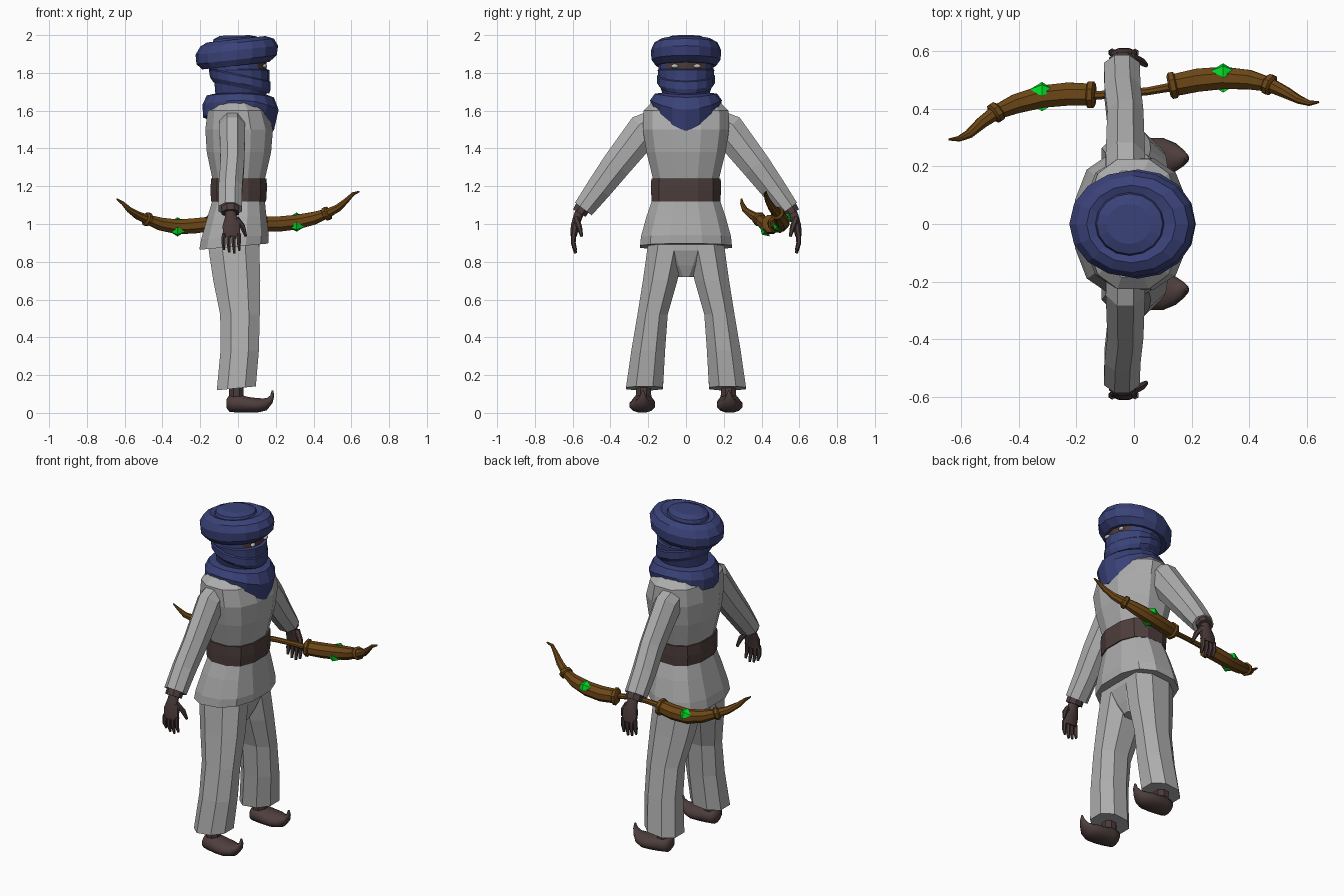
import bpy, bmesh, math
from mathutils import Vector


def material(name, rgb):
    m = bpy.data.materials.new(name)
    m.diffuse_color = (*rgb, 1)
    return m


CLOTH = material("grey cloth", (0.42, 0.42, 0.42))
BLUE = material("blue wrap", (0.042, 0.055, 0.19))
LEATHER = material("dark leather", (0.075, 0.048, 0.046))
SKIN = material("dark skin", (0.07, 0.043, 0.042))
WOOD = material("bow wood", (0.15, 0.062, 0.008))
GEM = material("green gem", (0.0, 0.7, 0.02))
EYE = material("eye white", (0.5, 0.5, 0.48))


def finish(name, bm, mat, smooth=0):
    bmesh.ops.recalc_face_normals(bm, faces=bm.faces)
    me = bpy.data.meshes.new(name)
    bm.to_mesh(me)
    bm.free()
    ob = bpy.data.objects.new(name, me)
    bpy.context.collection.objects.link(ob)
    me.materials.append(mat)
    if smooth:
        bpy.ops.object.select_all(action='DESELECT')
        bpy.context.view_layer.objects.active = ob
        ob.select_set(True)
        bpy.ops.object.shade_smooth_by_angle(angle=math.radians(smooth))
    return ob


def skin_rings(name, rings, mat, smooth=0):
    """Join rings of points into a closed tube."""
    bm = bmesh.new()
    rows = [[bm.verts.new(p) for p in r] for r in rings]
    n = len(rows[0])
    for a, b in zip(rows, rows[1:]):
        for i in range(n):
            j = (i + 1) % n
            bm.faces.new((a[i], a[j], b[j], b[i]))
    bm.faces.new(rows[0])
    bm.faces.new(rows[-1])
    return finish(name, bm, mat, smooth)


def stack(name, levels, n, mat, smooth=0, power=1.0, s=1):
    """Level rings: x min, x max, y centre, half width, z, slope along x, front droop."""
    rings = []
    for x0, x1, cy, ry, z, *extra in levels:
        slope, droop = (extra + [0, 0])[:2]
        cx, rx, ring = (x0 + x1) / 2, (x1 - x0) / 2, []
        for i in range(n):
            a = 2 * math.pi * (i + 0.5 * (droop == 0 and n < 16)) / n
            c, d = math.cos(a), math.sin(a)
            px = math.copysign(abs(c) ** power, c) * rx
            py = math.copysign(abs(d) ** power, d) * ry
            dz = slope * px - droop * (max(0, c) ** 2 + 0.45 * min(0, c) ** 2)
            ring.append((cx + px, s * (cy + py), z + dz))
        rings.append(ring)
    return skin_rings(name, rings, mat, smooth)


def tube(name, path, n, mat, smooth=0, side=(1, 0, 0), s=1):
    """Rings square to a path of x, y, z, radius along side, other radius."""
    pts = [Vector(p[:3]) for p in path]
    rings = []
    for k, p in enumerate(path):
        t = (pts[min(k + 1, len(pts) - 1)] - pts[max(k - 1, 0)]).normalized()
        u = Vector(side)
        u = (u - t * u.dot(t)).normalized()
        v = t.cross(u)
        ring = []
        for i in range(n):
            a = 2 * math.pi * (i + 0.5) / n
            q = pts[k] + u * math.cos(a) * p[3] + v * math.sin(a) * p[4]
            ring.append((q.x, s * q.y, q.z))
        rings.append(ring)
    return skin_rings(name, rings, mat, smooth)


# Tunic and belt
stack("tunic", [(-.21, .165, 0, .25, .88, .09), (-.20, .168, 0, .245, .93, .06),
                (-.165, .155, 0, .215, 1.04), (-.138, .145, 0, .183, 1.13),
                (-.14, .147, 0, .18, 1.24), (-.17, .18, 0, .215, 1.38),
                (-.178, .19, 0, .235, 1.50), (-.165, .16, 0, .232, 1.60),
                (-.12, .11, 0, .19, 1.64)], 12, CLOTH, power=.8)
stack("belt", [(-.147, .153, 0, .188, 1.12), (-.15, .157, 0, .19, 1.18),
               (-.147, .156, 0, .189, 1.24)], 12, LEATHER, power=.8)
stack("trouser_seat", [(-.07, .06, 0, .05, .72), (-.13, .09, 0, .12, .78),
                       (-.16, .12, 0, .2, .86), (-.16, .12, 0, .2, .95)], 10, CLOTH)

for s, lab in ((1, "left"), (-1, "right")):
    # Trouser leg
    stack(lab + "_trouser_leg",
          [(-.12, .102, .22, .105, .13, .1), (-.10, .118, .20, .096, .33),
           (-.102, .123, .177, .086, .52), (-.14, .127, .137, .098, .70),
           (-.165, .123, .108, .105, .86), (-.16, .12, .1, .1, .94)],
          8, CLOTH, power=.9, s=s)
    # Ankle and curled shoe
    stack(lab + "_ankle", [(-.05, .035, .225, .045, .05), (-.05, .03, .225, .043, .2)],
          8, SKIN, 40, s=s)
    tube(lab + "_shoe",
         [(-.062, .225, .05, .025, .022), (-.045, .225, .05, .055, .046),
          (.0, .228, .05, .064, .05), (.05, .231, .043, .07, .043),
          (.10, .232, .04, .07, .04), (.14, .231, .045, .052, .035),
          (.168, .229, .065, .03, .02), (.181, .228, .09, .016, .011),
          (.183, .228, .118, .005, .005)], 12, LEATHER, 50, side=(0, 1, 0), s=s)
    # Sleeve, shoulder to cuff
    tube(lab + "_sleeve",
         [(-.03, .13, 1.55, .07, .075), (-.03, .22, 1.50, .074, .098),
          (-.03, .37, 1.31, .068, .084), (-.04, .46, 1.19, .068, .073),
          (-.042, .543, 1.08, .067, .06)], 8, CLOTH, s=s)
    # Hand with cuff band, fingers and thumb
    tube(lab + "_wrist_band", [(-.04, .54, 1.10, .05, .045), (-.04, .565, 1.058, .05, .042)],
         8, LEATHER, s=s)
    tube(lab + "_palm",
         [(-.04, .55, 1.09, .03, .028), (-.038, .572, 1.04, .032, .026),
          (-.035, .588, .99, .05, .024), (-.035, .595, .935, .048, .018)],
         8, SKIN, 50, s=s)
    for i, tip in enumerate((.865, .85, .845, .86)):
        x = -.074 + i * .026
        tube(f"{lab}_finger_{i + 1}",
             [(x, .595, .95, .013, .015), (x * 1.05, .597, .90, .012, .013),
              (x * 1.05 + .004, .585, tip, .007, .008)], 6, SKIN, 50, s=s)
    tube(lab + "_thumb",
         [(-.01, .582, 1.03, .017, .016), (.025, .565, .985, .015, .015),
          (.042, .552, .935, .008, .008)], 6, SKIN, 50, s=s)
    # Eye
    bm = bmesh.new()
    bmesh.ops.create_uvsphere(bm, u_segments=8, v_segments=6, radius=1)
    for v in bm.verts:
        v.co = (.143 + v.co.x * .012, s * (.06 + v.co.y * .02), 1.836 + v.co.z * .011)
    finish(lab + "_eye", bm, EYE, 60)

# Face wrap, with the open eye slot in skin colour
head = stack("face_wrap", [(-.11, .13, 0, .12, 1.64), (-.12, .152, 0, .125, 1.69),
                           (-.125, .166, 0, .143, 1.75), (-.15, .167, 0, .15, 1.815),
                           (-.155, .15, 0, .145, 1.82), (-.17, .15, 0, .145, 1.862),
                           (-.17, .15, 0, .145, 1.90)], 16, BLUE)
head.data.materials.append(SKIN)
for f in head.data.polygons:
    if 1.816 < f.center.z < 1.862 and f.normal.x > .6 and abs(f.center.y) < .125:
        f.material_index = 1

# Slanted cloth folds around the head
stack("slanted_fold", [(-.13, .165, 0, .135, 1.72, -.2), (-.148, .173, 0, .153, 1.745, -.2),
                       (-.155, .172, 0, .154, 1.785, -.2), (-.14, .15, 0, .14, 1.80, -.2)],
      16, BLUE)

# Scarf round the neck, hanging to a point at the front
stack("neck_scarf", [(-.165, .165, 0, .17, 1.61, 0, .12), (-.185, .19, 0, .185, 1.62, 0, .125),
                     (-.188, .215, 0, .19, 1.655, 0, .05), (-.165, .19, 0, .165, 1.69, 0, .02),
                     (-.12, .15, 0, .125, 1.695, 0, .01)], 16, BLUE)

# Turban roll with central dome, tilted back
T = .11
stack("turban", [(-.15, .13, 0, .13, 1.84, T), (-.19, .165, 0, .16, 1.838, T),
                 (-.22, .205, 0, .183, 1.87, T), (-.225, .212, 0, .186, 1.92, T),
                 (-.20, .19, 0, .168, 1.96, T), (-.165, .145, 0, .135, 1.978, T),
                 (-.135, .105, 0, .11, 1.968, T), (-.13, .10, 0, .105, 1.985, T * .6),
                 (-.095, .06, 0, .07, 1.998, T * .2)], 16, BLUE)

# Bow: limbs, grip and collars
ARC = (0, -.707, .707)
tube("bow_grip", [(-.18, .445, 1.0, .017, .017), (-.05, .452, 1.01, .015, .015),
                  (.05, .462, 1.01, .015, .015), (.16, .482, 1.0, .017, .017)],
     8, WOOD, 40, side=ARC)
LIMBS = {
    "rear": [(-.15, .45, 1.0, .04, .042), (-.23, .452, .99, .044, .043),
             (-.32, .443, .985, .042, .042), (-.41, .418, 1.0, .036, .037),
             (-.48, .388, 1.025, .026, .028), (-.53, .352, 1.045, .022, .022),
             (-.575, .312, 1.075, .016, .016), (-.61, .296, 1.11, .01, .01),
             (-.643, .294, 1.133, .004, .004)],
    "fore": [(.135, .482, 1.0, .04, .042), (.22, .50, 1.0, .044, .043),
             (.31, .508, 1.01, .042, .042), (.40, .502, 1.03, .036, .037),
             (.47, .485, 1.055, .026, .028), (.53, .456, 1.085, .021, .021),
             (.575, .432, 1.125, .015, .015), (.61, .42, 1.16, .01, .01),
             (.643, .424, 1.172, .004, .004)]}
for lab, path in LIMBS.items():
    tube(lab + "_bow_limb", path, 8, WOOD, 30, side=ARC)
    for i, k, r in ((1, 0, .05), (2, 4, .038)):
        a = Vector(path[k][:3])
        d = (Vector(path[k + 1][:3]) - a).normalized() * .012
        tube(f"{lab}_bow_collar_{i}",
             [(*(a + d * f), r * g, r * g) for f, g in
              ((-1.3, .75), (-.7, 1), (.7, 1), (1.3, .75))], 8, WOOD, 30, side=ARC)
    # Diamond gems on both flat sides of the limb
    mid = Vector(path[2][:3])
    for sg, where in ((1, "upper"), (-1, "lower")):
        out = Vector((0, .707, .707)) * sg
        arc = Vector(ARC)
        c = mid + out * .036
        bm = bmesh.new()
        rim = [bm.verts.new(c + o) for o in
               (Vector((.042, 0, 0)), arc * .036, Vector((-.042, 0, 0)), arc * -.036)]
        for apex in (bm.verts.new(c + out * .022), bm.verts.new(c - out * .022)):
            for i in range(4):
                bm.faces.new((rim[i], rim[(i + 1) % 4], apex))
        finish(f"{lab}_{where}_gem", bm, GEM)
